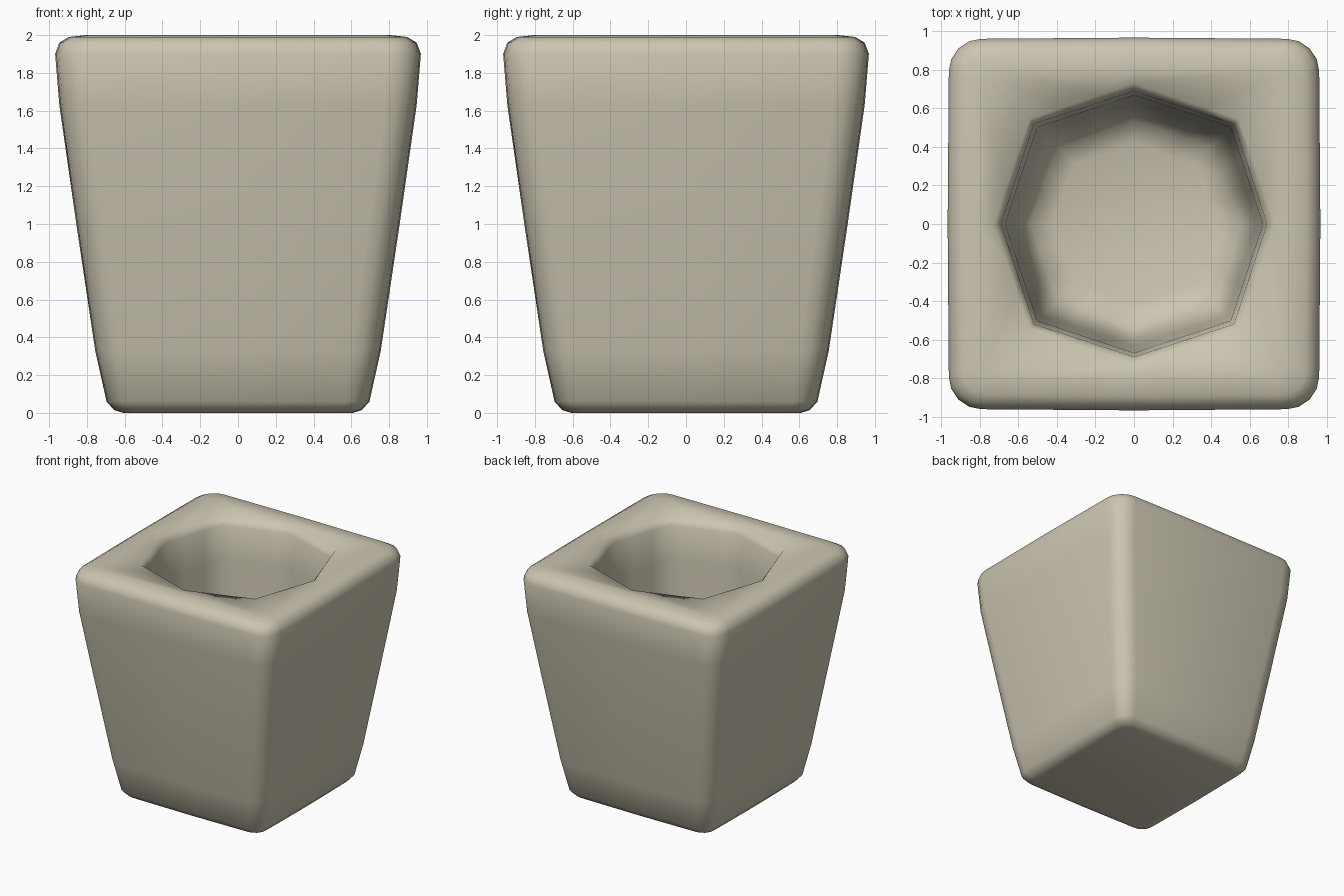
import bpy, bmesh, math

if "Cube" in bpy.data.objects:
    bpy.data.objects.remove(bpy.data.objects["Cube"])

clay = bpy.data.materials.new("warm_stone")
clay.diffuse_color = (0.60, 0.56, 0.44, 1.0)
clay.use_nodes = True
clay.node_tree.nodes["Principled BSDF"].inputs["Base Color"].default_value = clay.diffuse_color

bm = bmesh.new()


def square_ring(half, z, r, bulge=0.006):
    """Rounded square of 24 points, starting on the +x side."""
    c = half - r
    quarter = [(half + bulge, 0.0)]
    for i in range(5):
        a = math.radians(22.5 * i)
        quarter.append((c + r * math.cos(a), c + r * math.sin(a)))
    pts = []
    for _ in range(4):
        pts += quarter
        quarter = [(-y, x) for x, y in quarter]
    return [bm.verts.new((x, y, z)) for x, y in pts]


def octagon_ring(axis, diagonal, z):
    """Octagon with each edge in three, so it matches the square rings."""
    corners = []
    for k in range(8):
        a = math.radians(45 * k)
        rad = diagonal if k % 2 else axis
        corners.append((rad * math.cos(a), rad * math.sin(a)))
    ring = []
    for k in range(8):
        (x0, y0), (x1, y1) = corners[k], corners[(k + 1) % 8]
        for j in range(3):
            t = j / 3
            ring.append(bm.verts.new((x0 + (x1 - x0) * t, y0 + (y1 - y0) * t, z)))
    return ring


# Outer shell: half width, height, corner radius
outer = [(0.60, 0.0, 0.08), (0.65, 0.015, 0.10), (0.69, 0.06, 0.12),
         (0.75, 0.33, 0.15), (0.85, 1.0, 0.16), (0.94, 1.63, 0.16),
         (0.962, 1.90, 0.17), (0.94, 1.96, 0.16), (0.89, 1.99, 0.13),
         (0.80, 2.0, 0.08)]
# Opening and cavity: axis radius, diagonal radius, height
inner = [(0.73, 0.77, 1.985), (0.69, 0.735, 1.93), (0.67, 0.71, 1.65),
         (0.635, 0.675, 1.0), (0.60, 0.64, 0.40), (0.54, 0.56, 0.28),
         (0.42, 0.44, 0.24)]

rings = [square_ring(h, z, r) for h, z, r in outer]
rings += [octagon_ring(a, d, z) for a, d, z in inner]

for lo, hi in zip(rings, rings[1:]):
    for i in range(24):
        j = (i + 1) % 24
        bm.faces.new((lo[i], lo[j], hi[j], hi[i]))
bm.faces.new(rings[0][::-1])    # underside
bm.faces.new(rings[-1])         # cavity floor

bmesh.ops.recalc_face_normals(bm, faces=bm.faces)
for f in bm.faces:
    f.smooth = True

mesh = bpy.data.meshes.new("square_planter")
bm.to_mesh(mesh)
bm.free()
mesh.materials.append(clay)
pot = bpy.data.objects.new("square_planter", mesh)
bpy.context.collection.objects.link(pot)
